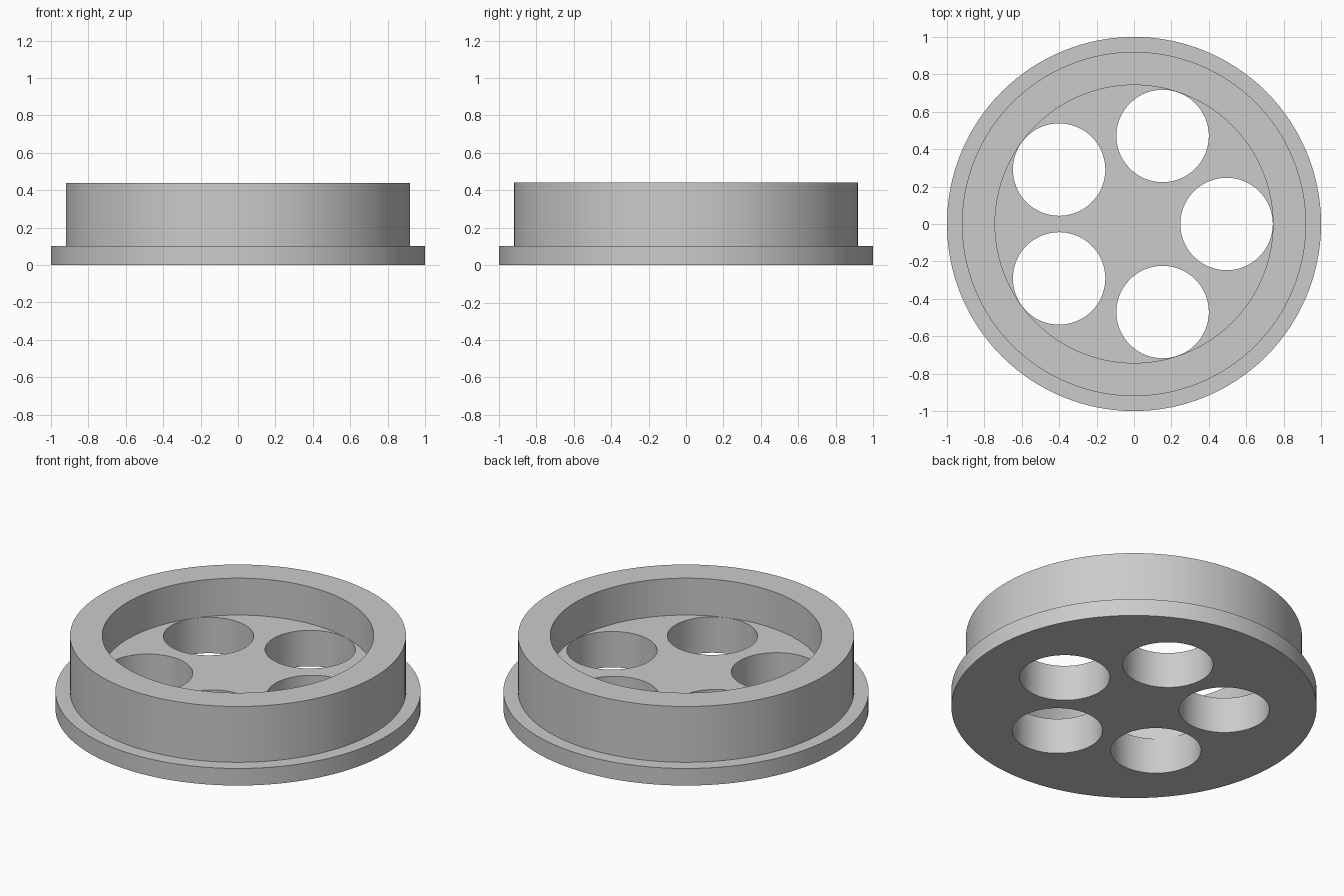
import bpy, bmesh, math
from mathutils import Vector

SEGMENTS = 128
HOLES = 5
HOLE_RADIUS, HOLE_ORBIT = 0.247, 0.495

cube = bpy.data.objects.get("Cube")
if cube:
    bpy.data.objects.remove(cube, do_unlink=True)

# Plain grey material
grey = bpy.data.materials.new("light grey")
grey.use_nodes = True
colour = (0.6, 0.6, 0.6, 1)
grey.diffuse_color = colour
grey.node_tree.nodes["Principled BSDF"].inputs["Base Color"].default_value = colour


def add_object(name, bm):
    mesh = bpy.data.meshes.new(name)
    bm.to_mesh(mesh)
    bm.free()
    mesh.materials.append(grey)
    obj = bpy.data.objects.new(name, mesh)
    bpy.context.collection.objects.link(obj)
    return obj


# Flanged cup: spin the wall profile, then cap the underside and the floor
profile = [(1, 0), (1, 0.103), (0.92, 0.103), (0.92, 0.44), (0.743, 0.44), (0.743, 0.217)]
bm = bmesh.new()
verts = [bm.verts.new((r, 0, z)) for r, z in profile]
edges = [bm.edges.new(pair) for pair in zip(verts, verts[1:])]
bmesh.ops.spin(bm, geom=verts + edges, cent=(0, 0, 0), axis=(0, 0, 1),
               angle=math.tau, steps=SEGMENTS, use_merge=True)
bmesh.ops.remove_doubles(bm, verts=bm.verts, dist=1e-5)
bmesh.ops.holes_fill(bm, edges=[e for e in bm.edges if e.is_boundary], sides=0)
bmesh.ops.recalc_face_normals(bm, faces=bm.faces)
body = add_object("flanged_cup", bm)

# Ring of cylinders that cuts the round holes through the floor
bm = bmesh.new()
for i in range(HOLES):
    angle = i * math.tau / HOLES
    centre = Vector((math.cos(angle), math.sin(angle), 0)) * HOLE_ORBIT
    made = bmesh.ops.create_cone(bm, cap_ends=True, segments=SEGMENTS, radius1=HOLE_RADIUS,
                                 radius2=HOLE_RADIUS, depth=0.6)
    bmesh.ops.translate(bm, verts=made["verts"], vec=centre + Vector((0, 0, 0.1)))
cutter = add_object("hole_cutter", bm)
cutter.hide_render = True

cut = body.modifiers.new("floor holes", 'BOOLEAN')
cut.operation = 'DIFFERENCE'
cut.solver = 'EXACT'
cut.object = cutter

# Apply the cut, drop the cutter and smooth the round walls
bpy.ops.object.select_all(action='DESELECT')
bpy.context.view_layer.objects.active = body
body.select_set(True)
bpy.ops.object.modifier_apply(modifier=cut.name)
bpy.data.objects.remove(cutter, do_unlink=True)
bpy.ops.object.shade_smooth_by_angle(angle=math.radians(30))
